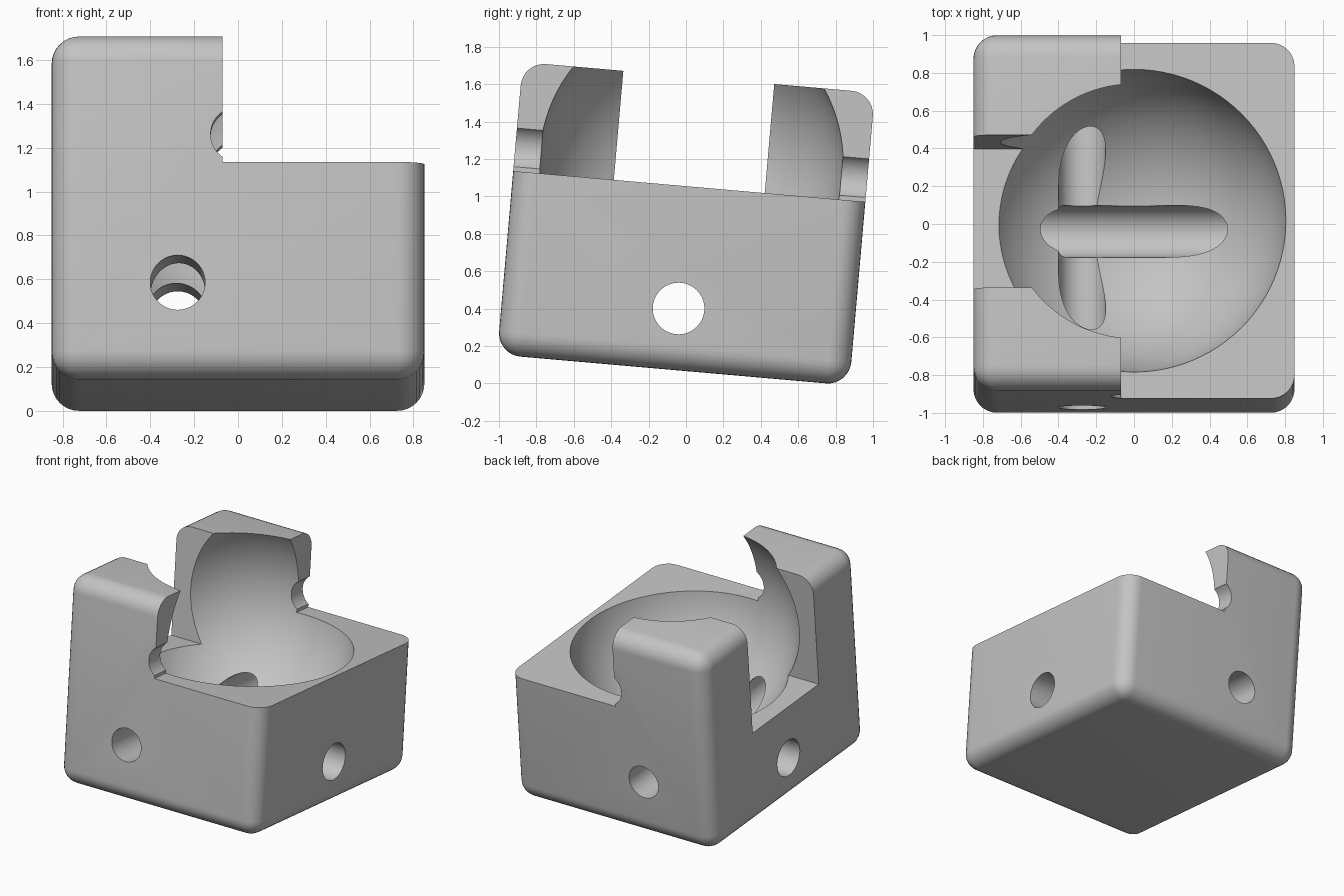
import bpy
import bmesh
from math import radians
from mathutils import Matrix, Vector

default = bpy.data.objects.get("Cube")
if default:
    bpy.data.objects.remove(default, do_unlink=True)

WIDTH, DEPTH, HEIGHT = 1.70, 1.89, 1.57
FILLET = 0.125
SPHERE_Z = 0.33

grey = bpy.data.materials.new("plain grey")
grey.use_nodes = True
colour = (0.55, 0.55, 0.55, 1)
grey.diffuse_color = colour
grey.node_tree.nodes["Principled BSDF"].inputs["Base Color"].default_value = colour


def make_object(name, bm):
    mesh = bpy.data.meshes.new(name)
    bm.to_mesh(mesh)
    bm.free()
    mesh.materials.append(grey)
    obj = bpy.data.objects.new(name, mesh)
    bpy.context.collection.objects.link(obj)
    return obj


def box(name, low, high):
    low, high = Vector(low), Vector(high)
    bm = bmesh.new()
    bmesh.ops.create_cube(bm, size=1, matrix=Matrix.Translation((low + high) / 2)
                          @ Matrix.Diagonal((*(high - low), 1)))
    return make_object(name, bm)


def bore(name, centre, radius, axis):
    bm = bmesh.new()
    turn = Matrix.Rotation(radians(90), 4, "Y" if axis == "X" else "X")
    bmesh.ops.create_cone(bm, cap_ends=True, segments=64, radius1=radius,
                          radius2=radius, depth=3,
                          matrix=Matrix.Translation(centre) @ turn)
    return make_object(name, bm)


# Block with every edge rounded
bm = bmesh.new()
bmesh.ops.create_cube(bm, size=1, matrix=Matrix.Diagonal((WIDTH, DEPTH, HEIGHT, 1)))
bmesh.ops.bevel(bm, geom=bm.edges[:], offset=FILLET, segments=8, profile=0.5,
                affect="EDGES", clamp_overlap=True)
block = make_object("cradle_block", bm)

# Ball socket
bm = bmesh.new()
bmesh.ops.create_uvsphere(bm, u_segments=96, v_segments=48, radius=0.815,
                          matrix=Matrix.Translation((0, 0, SPHERE_Z)))
socket = make_object("socket_cutter", bm)

# Open deck, slot between the posts, and the bores
cutters = [
    box("deck_cutter", (-0.07, -2, 0.2), (2, 2, 2)),
    box("slot_cutter", (-2, -0.405, -0.06), (-0.07, 0.405, 2)),
    # Continues the slot opening level with the deck
    box("slot_top_cutter", (-0.08, -0.405, 0.2), (0.5, 0.405, 2)),
    socket,
    bore("side_bore_cutter", (0, 0, -0.455), 0.138, "X"),
    bore("front_bore_cutter", (-0.275, 0, -0.352), 0.125, "Y"),
    bore("post_notch_cutter", (0, 0, 0.327), 0.125, "Y"),
]
for cutter in cutters:
    cutter.hide_render = True
    cut = block.modifiers.new(cutter.name, "BOOLEAN")
    cut.operation = "DIFFERENCE"
    cut.solver = "EXACT"
    cut.object = cutter

# Bake the cuts and discard the cutters
bpy.context.view_layer.update()
graph = bpy.context.evaluated_depsgraph_get()
result = bpy.data.meshes.new_from_object(block.evaluated_get(graph))
block.modifiers.clear()
block.data = result
for cutter in cutters:
    bpy.data.objects.remove(cutter, do_unlink=True)
result.materials.clear()
result.materials.append(grey)
for face in result.polygons:
    face.material_index = 0

# Tip the block forward-up and rest it on the floor
result.transform(Matrix.Rotation(radians(-5), 4, "X"))
lowest = min(v.co.z for v in result.vertices)
result.transform(Matrix.Translation((0, 0, -lowest)))

bpy.ops.object.select_all(action="DESELECT")
block.select_set(True)
bpy.context.view_layer.objects.active = block
bpy.ops.object.shade_smooth_by_angle(angle=radians(30))
